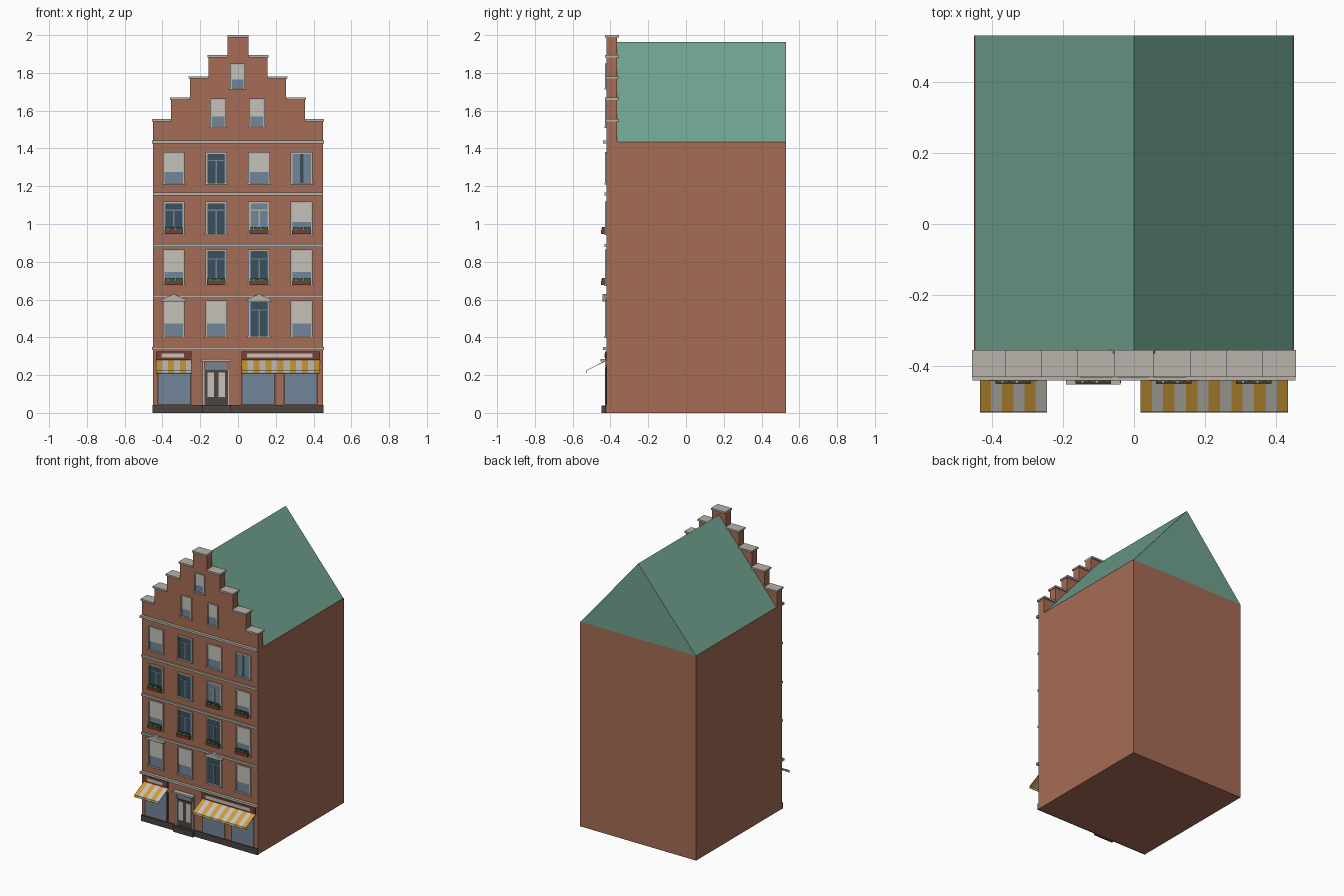
import bpy, bmesh
from mathutils import Matrix, Vector

cube = bpy.data.objects.get("Cube")
if cube:
    bpy.data.objects.remove(cube, do_unlink=True)


def material(name, r, g, b):
    m = bpy.data.materials.new(name)
    m.diffuse_color = (r, g, b, 1)
    m.use_nodes = True
    bsdf = next(n for n in m.node_tree.nodes if n.type == 'BSDF_PRINCIPLED')
    bsdf.inputs["Base Color"].default_value = (r, g, b, 1)
    return m


BRICK = material("brick", .38, .15, .09)
ROOF = material("green copper", .16, .36, .27)
STONE = material("pale stone", .48, .45, .40)
BLIND = material("off white cloth", .56, .54, .49)
DARK = material("dark glass", .045, .08, .11)
LIGHT = material("light glass", .17, .24, .32)
SLATE = material("dark slate", .075, .06, .052)
OCHRE = material("ochre cloth", .62, .33, .04)
MAROON = material("maroon paint", .19, .05, .035)
LEAF = material("leaf green", .04, .12, .04)


def finish(name, bm, *mats):
    bmesh.ops.recalc_face_normals(bm, faces=bm.faces)
    mesh = bpy.data.meshes.new(name)
    bm.to_mesh(mesh)
    bm.free()
    for m in mats:
        mesh.materials.append(m)
    ob = bpy.data.objects.new(name, mesh)
    bpy.context.collection.objects.link(ob)
    return ob


def boxes(name, mat, *spans):
    """One object from boxes given as x0, x1, y0, y1, z0, z1."""
    bm = bmesh.new()
    for x0, x1, y0, y1, z0, z1 in spans:
        place = Matrix.Translation(((x0 + x1) / 2, (y0 + y1) / 2, (z0 + z1) / 2))
        size = Matrix.Diagonal((x1 - x0, y1 - y0, z1 - z0, 1))
        bmesh.ops.create_cube(bm, size=1, matrix=place @ size)
    return finish(name, bm, mat)


def prism(name, mat, outline, y0, y1):
    """Extrude an x, z outline along y."""
    bm = bmesh.new()
    face = bm.faces.new([bm.verts.new((x, y0, z)) for x, z in outline])
    new = bmesh.ops.extrude_face_region(bm, geom=[face])["geom"]
    verts = [v for v in new if isinstance(v, bmesh.types.BMVert)]
    bmesh.ops.translate(bm, verts=verts, vec=Vector((0, y1 - y0, 0)))
    return finish(name, bm, mat)


F, INNER, BACK = -.42, -.365, .53   # facade front, facade rear, house back
EAVE = 1.435


def plate(name, mat, x0, x1, z0, z1, out=.004):
    return boxes(name, mat, (x0, x1, F - out, F + .002, z0, z1))


# House body and roof
boxes("house_body", BRICK, (-.45, .45, INNER, BACK, 0, EAVE))
prism("gable_roof", ROOF, [(-.447, EAVE), (.447, EAVE), (0, 1.963)], INNER, BACK)

# Stepped facade with capstones
edges = [.45, .355, .255, .155, .055]
tops = [1.543, 1.657, 1.77, 1.882, 1.99]
right = [(.45, 0)]
for i, (x, z) in enumerate(zip(edges, tops)):
    right.append((x, z))
    if i < 4:
        right.append((edges[i + 1], z))
prism("stepped_facade", BRICK, right + [(-x, z) for x, z in reversed(right)], F, INNER)
caps = [(-.055, .055, -.43, -.355, 1.988, 2)]
for i in range(4):
    for s in (-1, 1):
        a, b = sorted((s * (edges[i] + .006), s * edges[i + 1]))
        caps.append((a, b, -.43, -.355, tops[i], tops[i] + .012))
boxes("capstones", STONE, *caps)

# String courses
for z, out, w in ((1.435, .02, .455), (1.16, .011, .45), (.887, .011, .45),
                  (.617, .011, .45), (.342, .02, .455)):
    boxes("string_course", STONE, (-w, w, F - out, F, z - .008, z + .007))


def window(name, x, z0, z1, kind, w=.116):
    h, f = w / 2, .009
    top, gx = z1 - f, h - f
    boxes(name + "_frame", STONE,
          (x - h, x - gx, F - .008, F, z0, z1), (x + gx, x + h, F - .008, F, z0, z1),
          (x - gx, x + gx, F - .008, F, top, z1),
          (x - h - .004, x + h + .004, F - .012, F, z0 - .004, z0 + .006))
    glass = DARK if kind in ("dark", "curtain") else LIGHT
    plate(name + "_glass", glass, x - gx, x + gx, z0, top, .002)
    if kind == "blind":
        plate(name + "_blind", BLIND, x - gx, x + gx, z0 + (z1 - z0) * .38, top)
    elif kind == "curtain":
        for s in (-1, 1):
            a, b = sorted((x + s * .009, x + s * gx))
            plate(name + "_curtain", LIGHT, a, b, z0 + .006, top, .003)
    else:
        bar = z0 + (z1 - z0) * .74
        boxes(name + "_bars", LIGHT if kind == "dark" else STONE,
              (x - gx, x + gx, F - .005, F, bar - .003, bar + .003),
              (x - .004, x + .004, F - .005, F, z0, bar),
              (x - gx, x - gx + .005, F - .005, F, z0, top),
              (x + gx - .005, x + gx, F - .005, F, z0, top))


def planter(x, z):
    boxes("planter", MAROON, (x - .05, x + .05, -.45, F - .008, z, z + .02))
    boxes("planter_leaves", LEAF,
          (x - .045, x + .045, -.445, F - .012, z + .018, z + .028),
          *[(x + i * .02 - .007, x + i * .02 + .007, -.446, -.43, z + .02, z + .036)
            for i in (-2, -1, 0, 1, 2)])
    boxes("planter_blossoms", BLIND, *[(x + i * .02 - .003, x + i * .02 + .003, -.448, -.442,
                                       z + .024, z + .031) for i in (-1.5, .5)])


# Four storeys of windows
columns = (-.34, -.115, .112, .337)
storeys = (
    (1.212, 1.38, "blind dark blind curtain", ()),
    (.945, 1.118, "dark dark light blind", (0, 2, 3)),
    (.675, .865, "blind dark dark blind", (0, 1, 2, 3)),
    (.4, .595, "blind blind dark blind", ()),
)
for z0, z1, kinds, planted in storeys:
    for i, (x, kind) in enumerate(zip(columns, kinds.split())):
        window("window", x, z0, z1, kind)
        if i in planted:
            planter(x, z0 + .002)

# Hoods over two first floor windows
for x in (columns[0], columns[2]):
    prism("window_pediment", STONE, [(x - .068, .59), (x + .068, .59), (x + .068, .598),
                                     (x, .63), (x - .068, .598)], F - .022, F)

# Gable windows
for x in (-.105, .1):
    window("attic_window", x, 1.512, 1.665, "blind", .085)
window("loft_window", -.002, 1.715, 1.85, "blind", .08)

# Plinth and doorstep
boxes("plinth", SLATE, (-.452, .452, F - .01, F, 0, .042))
boxes("doorstep", SLATE, (-.19, -.037, -.447, F, 0, .038))

# Entrance: double door, fanlight and cornice
DX = -.115
plate("door", SLATE, DX - .064, DX + .064, .04, .228, .006)
for s in (-1, 1):
    a, b = sorted((DX + s * .012, DX + s * .046))
    plate("door_pane", BLIND, a, b, .085, .215, .008)
    a, b = sorted((DX + s * .062, DX + s * .072))
    plate("door_jamb", STONE, a, b, .04, .275, .009)
prism("fanlight", LIGHT, [(DX - .06, .232), (DX + .06, .232), (DX + .05, .252),
                          (DX + .025, .268), (DX - .025, .268), (DX - .05, .252)],
      F - .005, F)
boxes("door_cornice", STONE, (DX - .077, DX + .077, -.452, F, .273, .285))


def awning(x0, x1, stripes):
    """Thin striped sheet sloping out from the wall, with a short valance."""
    bm = bmesh.new()
    profile = ((F, .28), (-.529, .225), (-.53, .21))
    w = (x1 - x0) / stripes
    rows = [[bm.verts.new((x0 + i * w, y, z)) for y, z in profile] for i in range(stripes + 1)]
    for i in range(stripes):
        for j in (0, 1):
            f = bm.faces.new((rows[i][j], rows[i][j + 1], rows[i + 1][j + 1], rows[i + 1][j]))
            f.material_index = i % 2
    ob = finish("awning", bm, OCHRE, BLIND)
    solid = ob.modifiers.new("thickness", 'SOLIDIFY')
    solid.thickness = .003


# Shop fronts: panes, sign boards and awnings
for x0, x1 in ((-.42, -.255), (.025, .19), (.25, .415)):
    plate("shop_frame", SLATE, x0 - .008, x1 + .008, .04, .25)
    plate("shop_pane", LIGHT, x0, x1, .046, .24, .006)
for x0, x1, n in ((-.434, -.245, 6), (.018, .434, 13)):
    plate("sign_board", MAROON, x0, x1, .282, .326, .009)
    plate("sign_strip", BLIND, x0 + .03, x1 - .04, .292, .314, .011)
    awning(x0, x1, n)
